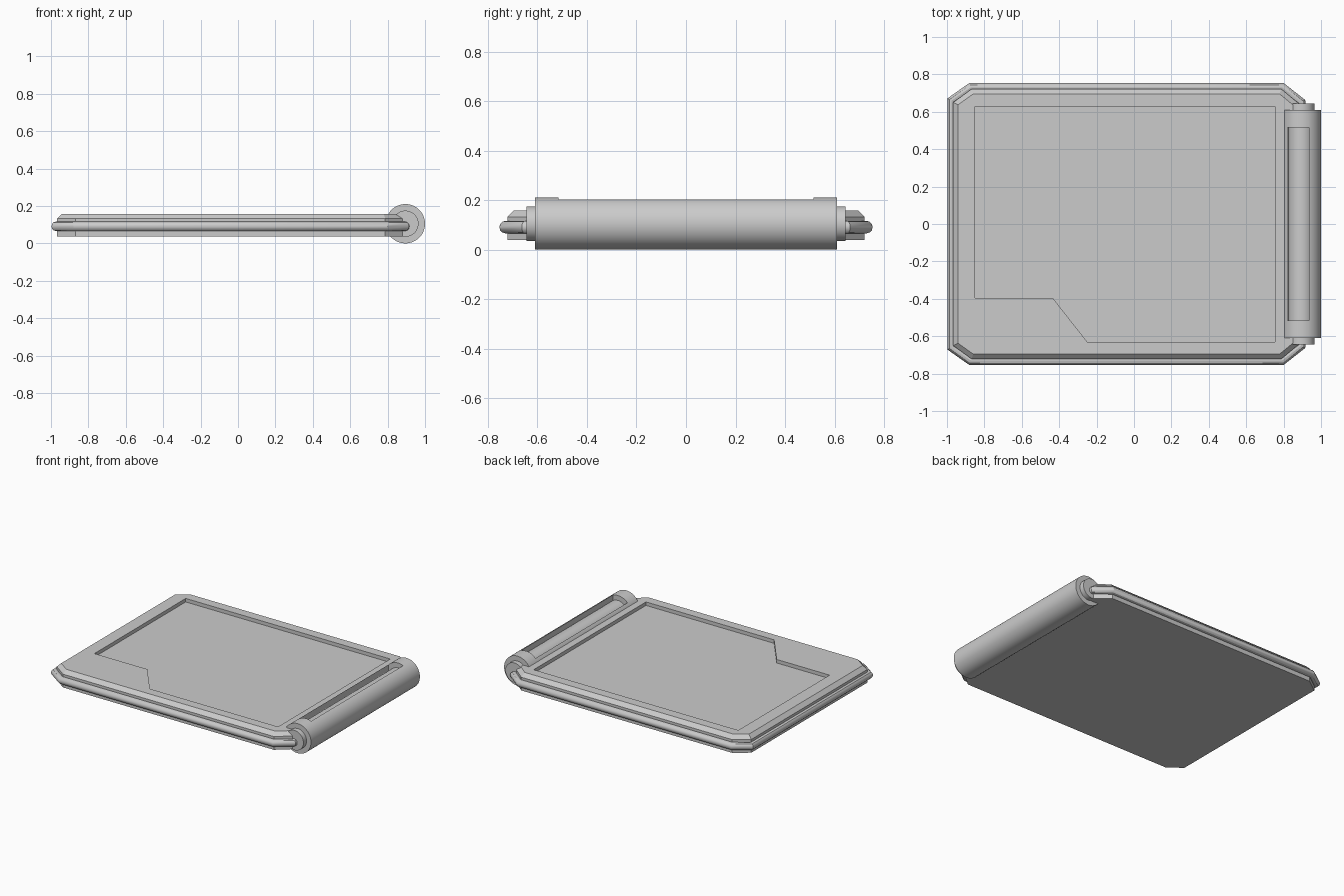
import bpy, bmesh
from math import radians, pi
from mathutils import Matrix

if "Cube" in bpy.data.objects:
    bpy.data.objects.remove(bpy.data.objects["Cube"])

ROLL_X, ROLL_Z = 0.895, 0.105


def finish(name, bm):
    bmesh.ops.recalc_face_normals(bm, faces=bm.faces[:])
    me = bpy.data.meshes.new(name)
    bm.to_mesh(me)
    bm.free()
    ob = bpy.data.objects.new(name, me)
    bpy.context.collection.objects.link(ob)
    return ob


def activate(ob):
    bpy.ops.object.select_all(action='DESELECT')
    ob.select_set(True)
    bpy.context.view_layer.objects.active = ob


def smooth(ob):
    activate(ob)
    bpy.ops.object.shade_smooth_by_angle(angle=radians(30))


def loft(name, rings):
    """Solid from stacked (outline, z) rings."""
    bm = bmesh.new()
    vs = [[bm.verts.new((x, y, z)) for x, y in pts] for pts, z in rings]
    n = len(vs[0])
    for a, b in zip(vs, vs[1:]):
        for i in range(n):
            bm.faces.new((a[i], a[(i + 1) % n], b[(i + 1) % n], b[i]))
    bm.faces.new(vs[0][::-1])
    bm.faces.new(vs[-1])
    return finish(name, bm)


def cylinder_y(name, r, half, bevel=0.0):
    bm = bmesh.new()
    m = Matrix.Translation((ROLL_X, 0, ROLL_Z)) @ Matrix.Rotation(pi / 2, 4, 'X')
    bmesh.ops.create_cone(bm, cap_ends=True, segments=64, radius1=r, radius2=r,
                          depth=2 * half, matrix=m)
    return finish(name, bm)


def cut(ob, cutter):
    cutter.hide_render = True
    mod = ob.modifiers.new("cut", 'BOOLEAN')
    mod.operation, mod.solver, mod.object = 'DIFFERENCE', 'EXACT', cutter
    activate(ob)
    bpy.ops.object.modifier_apply(modifier=mod.name)
    bpy.data.objects.remove(cutter, do_unlink=True)


def mirrored(half):
    """Close a half outline (y > 0, left to right) across y = 0."""
    return half + [(x, -y) for x, y in reversed(half)]


# Slab with clipped corners and a bevelled upper rim
outer = mirrored([(-0.967, 0.65), (-0.868, 0.722), (0.787, 0.722), (0.88, 0.645)])
inner = mirrored([(-0.94, 0.638), (-0.86, 0.695), (0.779, 0.695), (0.88, 0.612)])
slab = loft("slab", [(outer, 0.038), (outer, 0.132), (inner, 0.158)])

# Recessed display area with a stepped corner
screen = [(-0.85, 0.628), (0.755, 0.628), (0.755, -0.63), (-0.25, -0.63),
          (-0.435, -0.395), (-0.85, -0.395)]
cut(slab, loft("screen_cutter", [(screen, 0.133), (screen, 0.3)]))
cut(slab, cylinder_y("roller_clearance", 0.1, 0.6))

# Roller housing with a long window on top
housing = cylinder_y("roller_housing", 0.105, 0.61)
window = mirrored([(0.82, 0.515), (0.935, 0.515)])
cut(housing, loft("window_cutter", [(window, 0.1), (window, 0.3)]))
smooth(housing)

# Inner roller, its ends forming the stepped caps
smooth(cylinder_y("inner_roller", 0.07, 0.645))

# Round bumper rail wrapping three sides
half = [(-0.975, 0.66), (-0.873, 0.73), (0.792, 0.73), (0.893, 0.652), (0.893, 0.62)]
path = half[::-1] + [(x, -y) for x, y in half]
cu = bpy.data.curves.new("bumper_rail", 'CURVE')
cu.dimensions = '3D'
cu.bevel_depth, cu.bevel_resolution, cu.use_fill_caps = 0.025, 4, True
sp = cu.splines.new('POLY')
sp.points.add(len(path) - 1)
for p, (x, y) in zip(sp.points, path):
    p.co = (x, y, 0.091, 1)
rail = bpy.data.objects.new("bumper_rail", cu)
bpy.context.collection.objects.link(rail)
activate(rail)
bpy.ops.object.convert(target='MESH')
smooth(bpy.context.view_layer.objects.active)
